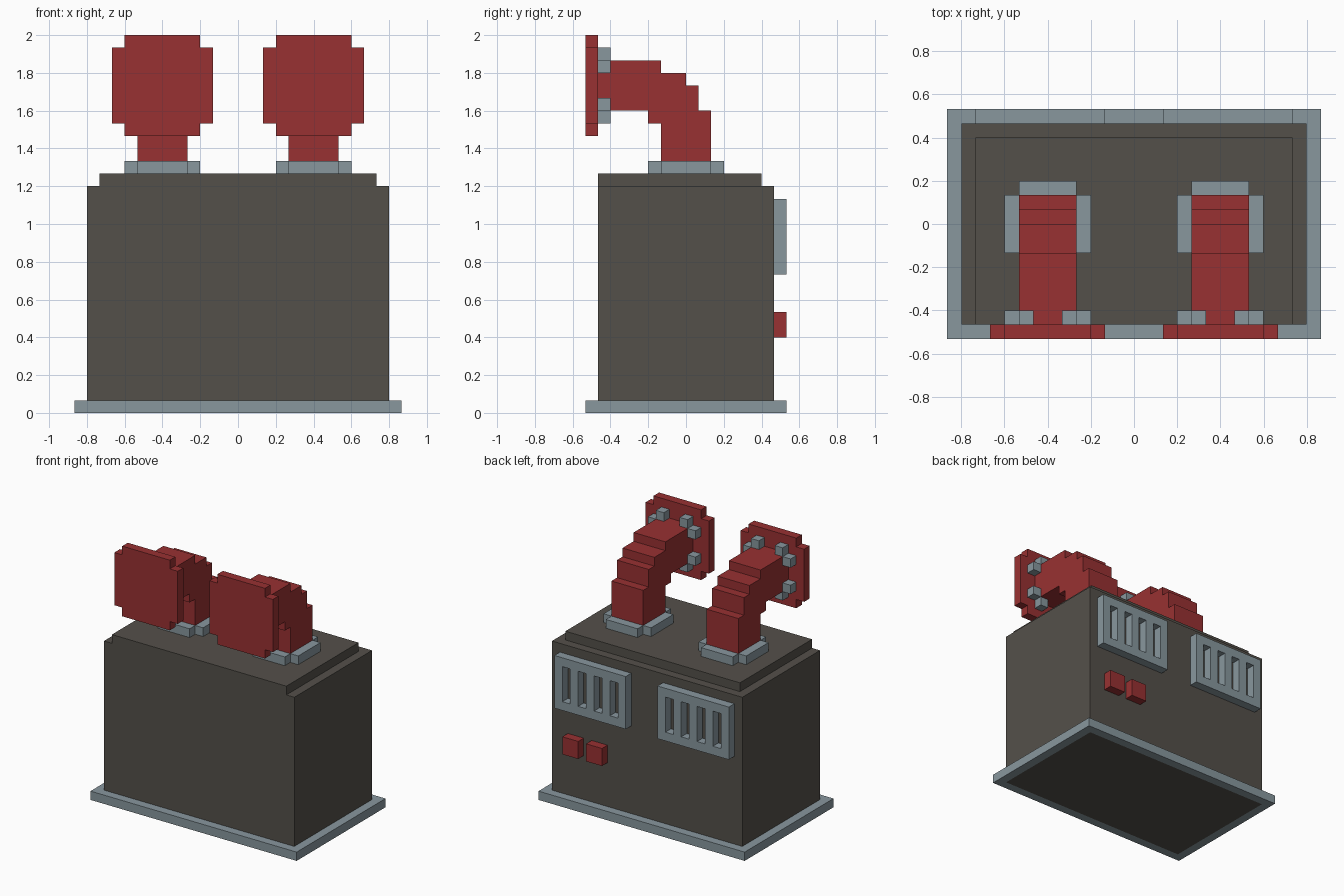
import bpy
import bmesh
from mathutils import Vector

if "Cube" in bpy.data.objects:
    bpy.data.objects.remove(bpy.data.objects["Cube"], do_unlink=True)

U = 2 / 30  # one block of the modelling grid


def material(name, rgb):
    lin = [((c / 255 + 0.055) / 1.055) ** 2.4 for c in rgb] + [1.0]
    m = bpy.data.materials.new(name)
    m.use_nodes = True
    m.diffuse_color = lin
    m.node_tree.nodes["Principled BSDF"].inputs["Base Color"].default_value = lin
    return m


STONE = material("dark stone", (84, 80, 74))
RED = material("dull red", (152, 49, 50))
STEEL = material("blue grey steel", (136, 151, 158))


def finish(name, bm, mat):
    bmesh.ops.recalc_face_normals(bm, faces=bm.faces[:])
    mesh = bpy.data.meshes.new(name)
    bm.to_mesh(mesh)
    bm.free()
    mesh.materials.append(mat)
    obj = bpy.data.objects.new(name, mesh)
    bpy.context.collection.objects.link(obj)
    return obj


def boxes(name, mat, ranges):
    """One object from boxes given as (x0, x1, y0, y1, z0, z1) in blocks."""
    bm = bmesh.new()
    for x0, x1, y0, y1, z0, z1 in ranges:
        for v in bmesh.ops.create_cube(bm, size=1)["verts"]:
            v.co = Vector((x1 if v.co.x > 0 else x0,
                           y1 if v.co.y > 0 else y0,
                           z1 if v.co.z > 0 else z0)) * U
    return finish(name, bm, mat)


def prism(name, mat, profile, axis, lo, hi):
    """Extrude a 2D profile along an axis (0 = x, 1 = y, 2 = z)."""
    bm = bmesh.new()
    verts = []
    for p in profile:
        co = list(p)
        co.insert(axis, lo)
        verts.append(bm.verts.new(Vector(co) * U))
    face = bm.faces.new(verts)
    ext = bmesh.ops.extrude_face_region(bm, geom=[face])
    shift = Vector((0, 0, 0))
    shift[axis] = (hi - lo) * U
    moved = [g for g in ext["geom"] if isinstance(g, bmesh.types.BMVert)]
    bmesh.ops.translate(bm, verts=moved, vec=shift)
    return finish(name, bm, mat)


def notched_square(cx, cy, r):
    """Square outline with one block cut from each corner."""
    s = r - 1
    pts = [(-s, -r), (s, -r), (s, -s), (r, -s), (r, s), (s, s),
           (s, r), (-s, r), (-s, s), (-r, s), (-r, -s), (-s, -s)]
    return [(cx + x, cy + y) for x, y in pts]


# Housing with its lid, and the rim around the foot
boxes("housing", STONE, [(-12, 12, -7, 7, 0, 18)])
boxes("lid", STONE, [(-11, 11, -7, 6, 18, 19)])
boxes("base_rim", STEEL, [(-13, 13, -8, -7, 0, 1), (-13, 13, 7, 8, 0, 1),
                          (-13, -12, -7, 7, 0, 1), (12, 13, -7, 7, 0, 1)])

# Stepped elbow seen from the side, as (y, z)
ELBOW = [(-2, 19), (2, 19), (2, 24), (1, 24), (1, 26), (0, 26), (0, 27),
         (-2, 27), (-2, 28), (-7, 28), (-7, 24), (-3, 24), (-3, 23), (-2, 23)]

for side, s in (("left", 1), ("right", -1)):
    cx = 6 * s

    # Pipe with its foot collar and front flange
    prism(f"{side}_pipe", RED, ELBOW, 0, cx - 2, cx + 2)
    prism(f"{side}_pipe_collar", STEEL, notched_square(cx, 0, 3), 2, 19, 20)
    prism(f"{side}_pipe_flange", RED, notched_square(cx, 26, 4), 1, -8, -7)

    # Pairs of bolts at each corner behind the flange
    bolts = []
    for sx in (-1, 1):
        for sz in (-1, 1):
            for dx, dz in ((2.5, 1.5), (1.5, 2.5)):
                x, z = cx + sx * dx, 26 + sz * dz
                bolts.append((x - 0.5, x + 0.5, -7, -6, z - 0.5, z + 0.5))
    boxes(f"{side}_flange_bolts", STEEL, bolts)

    # Slotted vent on the back: two rails and five posts
    x0 = 2 if s > 0 else -11
    bars = [(x0, x0 + 9, 7, 8, 11, 12), (x0, x0 + 9, 7, 8, 16, 17)]
    bars += [(x0 + i, x0 + i + 1, 7, 8, 12, 16) for i in range(0, 9, 2)]
    boxes(f"{side}_vent", STEEL, bars)

# Two push buttons below the left vent
for name, x in (("outer_button", 8), ("inner_button", 5)):
    boxes(name, RED, [(x, x + 2, 7, 8, 6, 8)])
